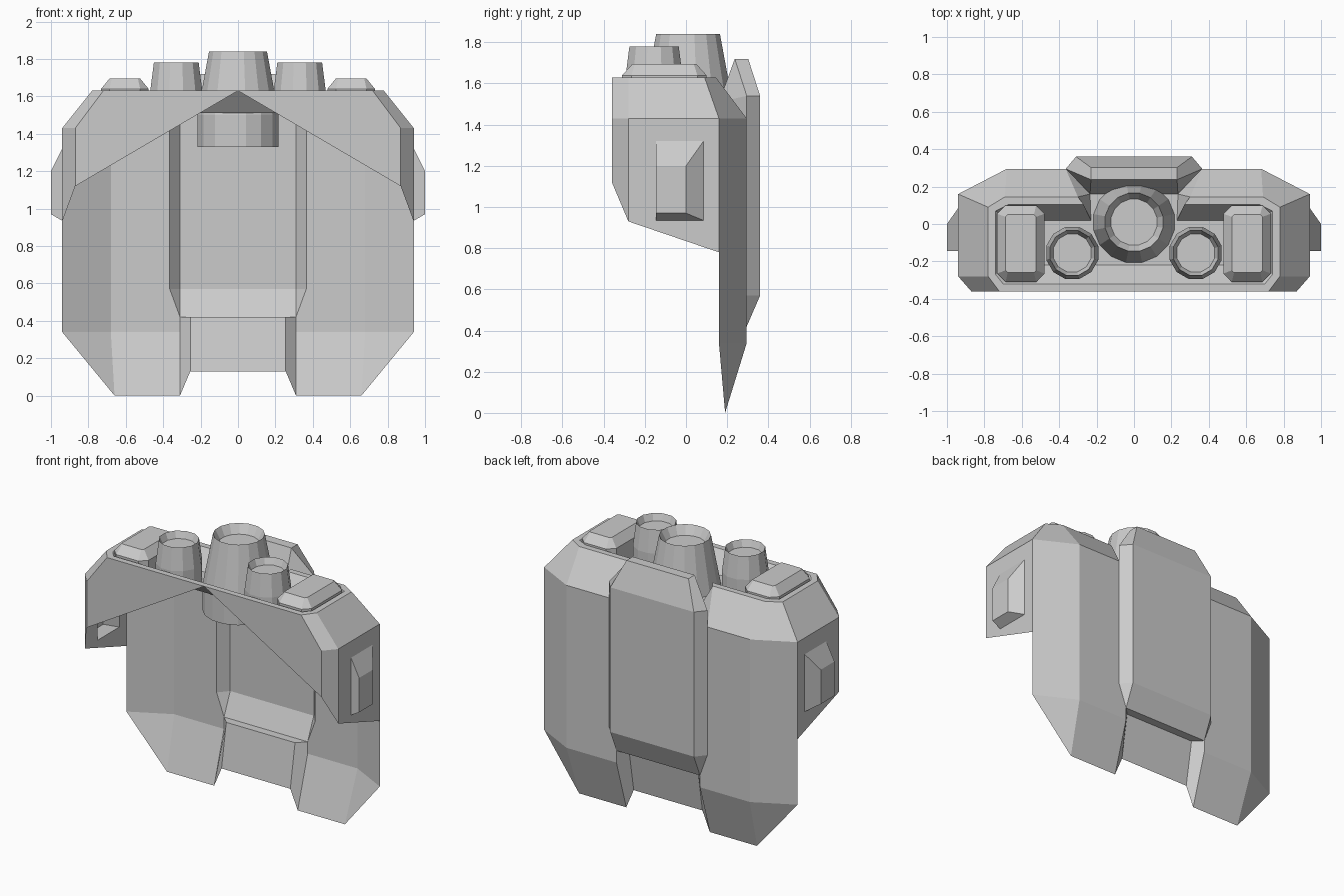
import bpy, bmesh, math
from mathutils import Vector

if "Cube" in bpy.data.objects:
    bpy.data.objects.remove(bpy.data.objects["Cube"])


def make(name, faces, out=None, mirror=True):
    """Mesh from faces given as point lists; 'out' orients open sheets."""
    bm = bmesh.new()
    for f in faces:
        bm.faces.new([bm.verts.new(p) for p in f])
    bmesh.ops.remove_doubles(bm, verts=bm.verts, dist=0.0005)
    bmesh.ops.recalc_face_normals(bm, faces=bm.faces)
    if out and sum(f.normal.dot(Vector(out)) * f.calc_area() for f in bm.faces) < 0:
        bmesh.ops.reverse_faces(bm, faces=bm.faces)
    me = bpy.data.meshes.new(name)
    bm.to_mesh(me)
    bm.free()
    ob = bpy.data.objects.new(name, me)
    bpy.context.collection.objects.link(ob)
    if mirror:
        ob.modifiers.new("Mirror", 'MIRROR')
    return ob


def loft(a, b, closed=False):
    n = len(a)
    return [[a[i], a[(i + 1) % n], b[(i + 1) % n], b[i]]
            for i in range(n if closed else n - 1)]


def at(z, pts):
    return [(x, y, z) for x, y in pts]


def turned(name, cx, cy, profile, n, mirror, smooth=True):
    """Lathe of (radius, z) points with capped ends."""
    rings = [[(cx + r * math.cos(2 * math.pi * (i + .5) / n),
               cy + r * math.sin(2 * math.pi * (i + .5) / n), z) for i in range(n)]
             for r, z in profile]
    faces = [rings[0], rings[-1]]
    for a, b in zip(rings, rings[1:]):
        faces += loft(a, b, True)
    return make(name, faces, mirror=mirror)


# Outer shell, right half: rim, shoulders, recessed deck
top = at(1.63, [(.72, -.36), (.78, -.28), (.78, .09), (.69, .145), (.30, .145)])
shoulder = at(1.43, [(.87, -.36), (.94, -.28), (.94, .16), (.68, .295), (.365, .295)])
rim = at(1.63, [(.70, -.32), (.74, -.27), (.74, .07), (.67, .105), (.27, .105)])
deck = at(1.51, [(.60, -.22), (.64, -.19), (.64, 0), (.60, .02), (.23, .02)])
apex, rim0, deck0 = (0, -.36, 1.63), (0, -.32, 1.63), (0, -.22, 1.51)
shell = loft(top, shoulder)
shell += loft([apex] + top, [rim0] + rim) + loft([rim0] + rim, [deck0] + deck)
lip = (.235, .16, 1.51)
shell += [[deck0] + deck + [lip, (0, .16, 1.51)],
          [top[4], rim[4], deck[4], lip], [top[4], lip, shoulder[4]]]

# Front plate with the slanted lower edge, and its corner
front_low, side_low = (.87, -.36, 1.12), (.94, -.28, .93)
shell += [[apex, front_low, shoulder[0], top[0]],
          [shoulder[0], shoulder[1], side_low, front_low]]

# Side wall around the pod opening
wall = [side_low, (.94, .16, .78), shoulder[2], shoulder[1]]
pod_base = [(.94, -.145, .935), (.94, .085, .935), (.94, .085, 1.32), (.94, -.145, 1.32)]
shell += loft(wall, pod_base, True)

# Back sheet with tapered lower lobe
a, b, c = (.94, .16, .34), (.68, .295, .34), (.31, .295, .34)
toe, toe_in = (.66, .19, 0), (.31, .19, 0)
notch_top, panel_low = (.31, .295, .42), (.365, .295, .57)
shell += [[a, b, shoulder[3], shoulder[2], wall[1]],
          [b, c, notch_top, panel_low, shoulder[4], shoulder[3]],
          [b, c, toe_in, toe], [a, b, toe]]
make("shell", shell, (0, 1, .3))

# Recessed plate between the lobes
p_top, p_low = (.255, .24, .42), (.255, .19, .13)
make("lower_plate", [[notch_top, c, toe_in, p_low, p_top],
                     [p_top, p_low, (0, .19, .13), (0, .24, .42)],
                     [notch_top, p_top, (0, .24, .42), (0, .295, .42)]], (0, 1, 0))

# Raised central panel on the back
lo, hi = (.31, .36, .57), (.31, .36, 1.54)
edge_hi = (.365, .295, 1.54)
crown_b, crown_f = (.23, .302, 1.72), (.23, .237, 1.72)


def mid(p):
    return (0, p[1], p[2])


line = [notch_top, lo, hi, crown_b, crown_f, lip]
panel = loft(line, [mid(p) for p in line])
panel += [[lo, panel_low, edge_hi, hi], [lo, panel_low, notch_top],
          [hi, edge_hi, crown_f, crown_b], [edge_hi, crown_f, lip],
          [edge_hi, lip, shoulder[4]]]
make("back_panel", panel, (0, 1, 0))

# Side pods
pod_out = [(1, -.145, .97), (1, 0, .97), (1, 0, 1.2), (1, -.145, 1.2)]
make("side_pod", loft(pod_base, pod_out, True) + [pod_out], (1, 0, 0))


# Chamfered boxes on top
def octagon(hx, hy, cut, z):
    q = [(hx, hy - cut), (hx - cut, hy), (cut - hx, hy), (-hx, hy - cut),
         (-hx, cut - hy), (cut - hx, -hy), (hx - cut, -hy), (hx, cut - hy)]
    return [(x + .605, y - .105, z) for x, y in q]


o1, o2, o3 = octagon(.127, .205, .045, 1.51), octagon(.127, .205, .045, 1.64), octagon(.082, .155, .012, 1.695)
make("top_box", loft(o1, o2, True) + loft(o2, o3, True) + [o1, o3])

# Exhaust nozzles with hollow mouths
turned("main_nozzle", 0, 0.01,
       [(.222, 1.33), (.222, 1.50), (.158, 1.84), (.125, 1.78)], 16, False)
turned("small_nozzle", .33, -.155,
       [(.144, 1.51), (.144, 1.63), (.124, 1.78), (.105, 1.735)], 12, True)
